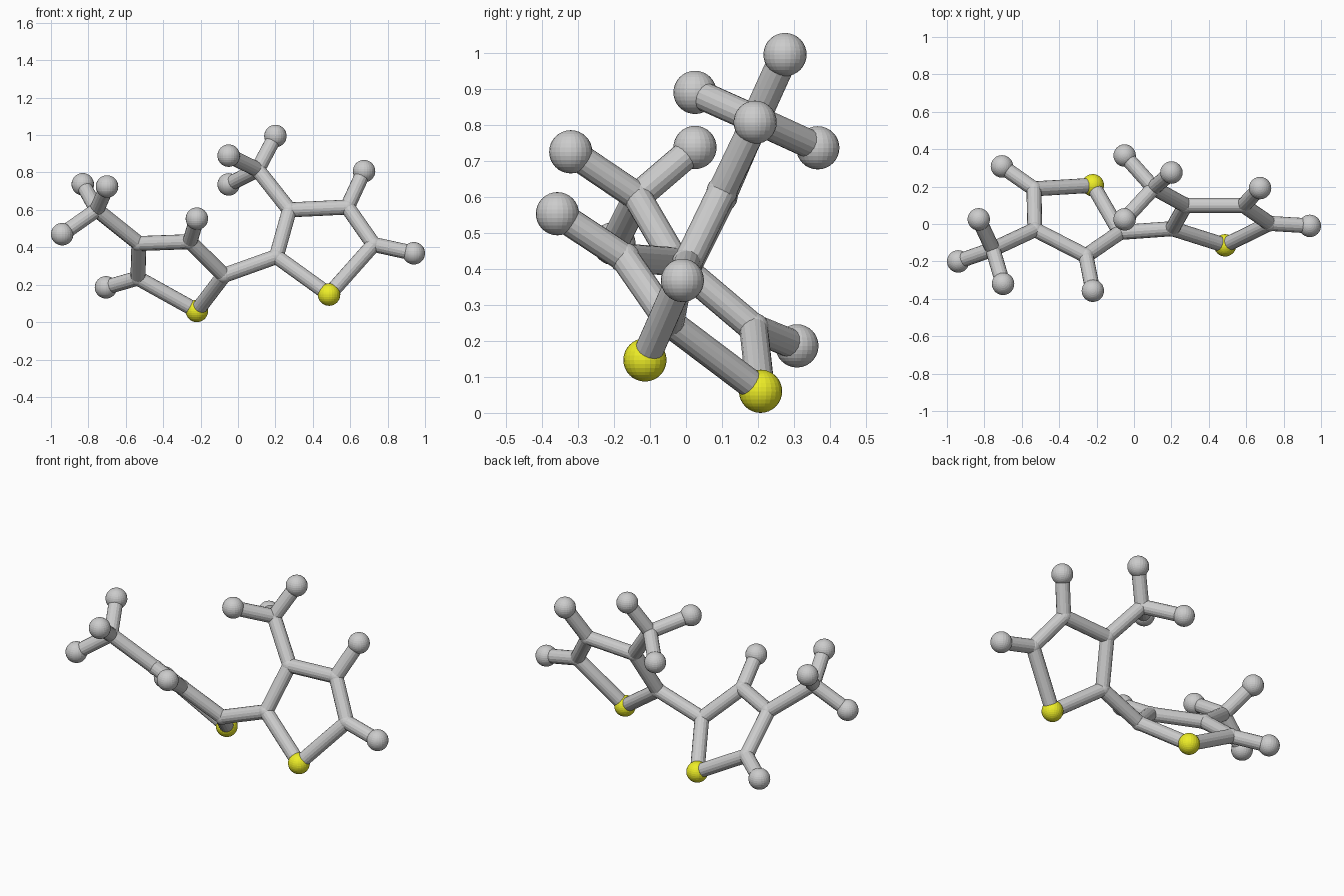
import bpy
from mathutils import Vector

if "Cube" in bpy.data.objects:
    bpy.data.objects.remove(bpy.data.objects["Cube"])

BOND_R, JOINT_R, BALL_R = 0.04, 0.043, 0.06

yellow = bpy.data.materials.new("yellow")
yellow.diffuse_color = (0.85, 0.85, 0.02, 1)
yellow.use_nodes = True
yellow.node_tree.nodes["Principled BSDF"].inputs["Base Color"].default_value = yellow.diffuse_color


def ball(name, p, r, mat=None):
    bpy.ops.mesh.primitive_uv_sphere_add(segments=24, ring_count=16, radius=r, location=p)
    o = bpy.context.object
    o.name = name
    if mat:
        o.data.materials.append(mat)


def bond(name, a, b):
    a, b = Vector(a), Vector(b)
    d = b - a
    bpy.ops.mesh.primitive_cylinder_add(vertices=16, radius=BOND_R, depth=d.length,
                                        location=(a + b) / 2)
    o = bpy.context.object
    o.name = name
    o.rotation_euler = d.to_track_quat('Z', 'Y').to_euler()


def unit(side, ring, ends, methyl, methyl_ends):
    # ring order: yellow corner, linked corner, then around; methyl is (corner index, point)
    for i, p in enumerate(ring):
        if i == 0:
            ball(side + "_yellow_ball", p, BALL_R, yellow)
        else:
            ball(side + "_ring_joint", p, JOINT_R)
        bond(side + "_ring_bond", p, ring[(i + 1) % 5])
    # single outer balls on the ring
    for i, p in ends:
        ball(side + "_outer_ball", p, BALL_R)
        bond(side + "_outer_bond", ring[i], p)
    # three-pronged side branch
    i, c = methyl
    ball(side + "_branch_joint", c, JOINT_R)
    bond(side + "_branch_bond", ring[i], c)
    for p in methyl_ends:
        ball(side + "_branch_ball", p, BALL_R)
        bond(side + "_prong_bond", c, p)


left = [(-.22, .207, .06), (-.075, -.045, .25), (-.257, -.17, .43),
        (-.53, -.03, .42), (-.535, .188, .235)]
right = [(.487, -.114, .147), (.205, -.025, .35), (.275, .10, .60),
         (.585, .10, .615), (.725, .003, .415)]

unit("left", left,
     [(2, (-.22, -.357, .553)), (4, (-.706, .308, .186))],
     (3, (-.755, -.135, .60)),
     [(-.83, .025, .737), (-.70, -.32, .725), (-.94, -.20, .47)])
unit("right", right,
     [(3, (.674, .192, .807)), (4, (.94, -.01, .368))],
     (2, (.105, .193, .815)),
     [(-.05, .366, .736), (-.05, .025, .89), (.20, .275, .995)])

# link between the two rings
bond("link_bond", left[1], right[1])
